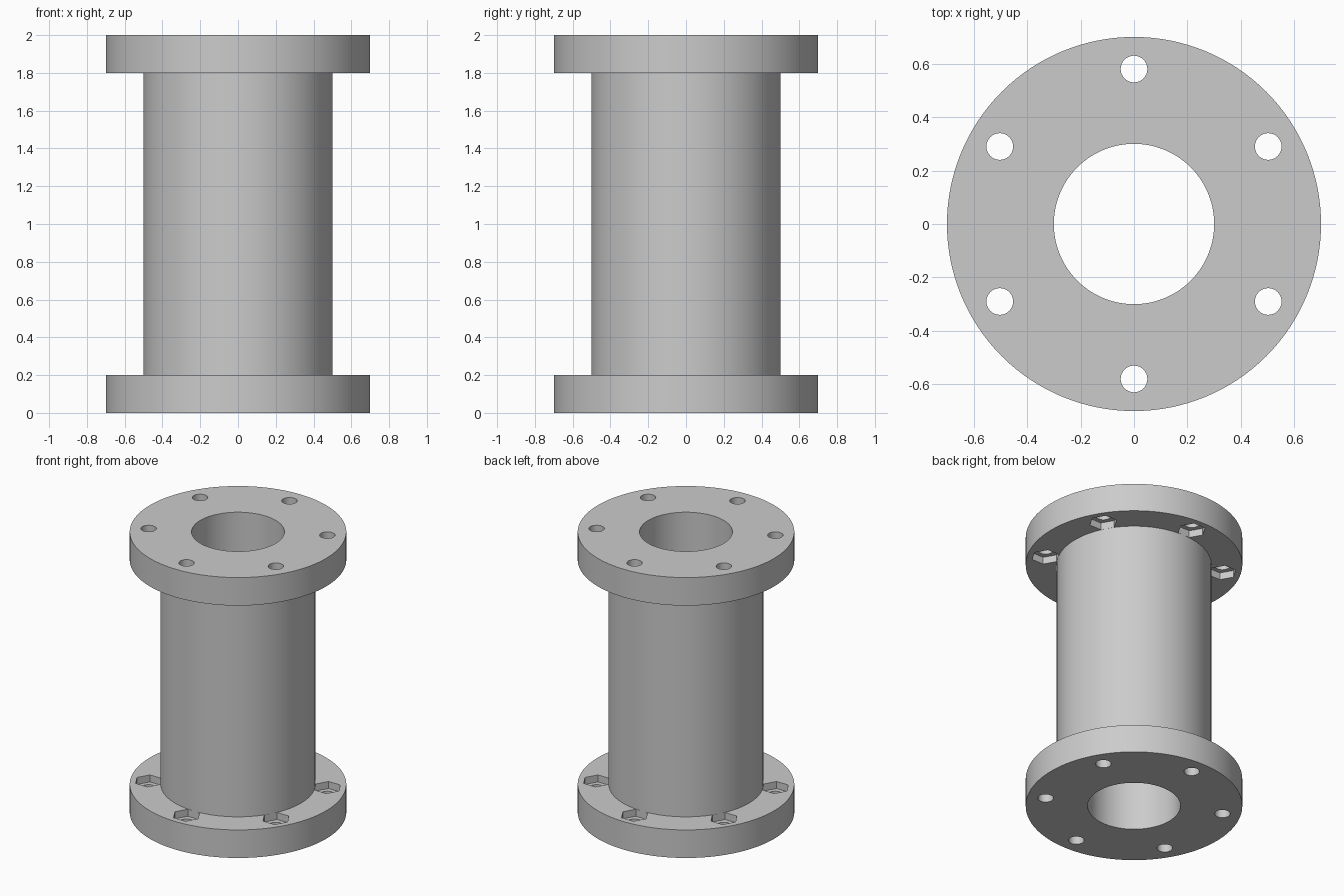
import bpy, bmesh, math
from mathutils import Matrix, Vector

cube = bpy.data.objects.get("Cube")
if cube:
    bpy.data.objects.remove(cube, do_unlink=True)

HEIGHT, FLANGE_T = 2.0, 0.2
FLANGE_R, TUBE_R, BORE_R = 0.7, 0.5, 0.3
BOLT_CIRCLE, HOLE_R = 0.58, 0.05
NUT_R, NUT_DEPTH = 0.092, 0.05
SEGMENTS = 128

grey = bpy.data.materials.new("light_grey")
grey.use_nodes = True
grey.diffuse_color = (0.6, 0.6, 0.6, 1)
grey.node_tree.nodes["Principled BSDF"].inputs["Base Color"].default_value = (0.6, 0.6, 0.6, 1)


def make_object(name, bm):
    bmesh.ops.recalc_face_normals(bm, faces=bm.faces)
    mesh = bpy.data.meshes.new(name)
    bm.to_mesh(mesh)
    bm.free()
    mesh.materials.append(grey)
    obj = bpy.data.objects.new(name, mesh)
    bpy.context.collection.objects.link(obj)
    return obj


def add_prism(bm, sides, radius, centre, z0, z1):
    """Upright prism whose first corner points along +x."""
    start = len(bm.verts)
    bmesh.ops.create_cone(bm, cap_ends=True, segments=sides, radius1=radius,
                          radius2=radius, depth=z1 - z0)
    bm.verts.ensure_lookup_table()
    verts = bm.verts[start:]
    corner = math.atan2(verts[0].co.y, verts[0].co.x)
    turn = Matrix.Rotation(-corner, 4, 'Z')
    move = Matrix.Translation((centre.x, centre.y, (z0 + z1) / 2))
    bmesh.ops.transform(bm, matrix=move @ turn, verts=verts)


# Flanged tube: closed wall profile turned about the z axis
low, high = FLANGE_T, HEIGHT - FLANGE_T
profile = [(BORE_R, 0), (FLANGE_R, 0), (FLANGE_R, low), (TUBE_R, low),
           (TUBE_R, high), (FLANGE_R, high), (FLANGE_R, HEIGHT), (BORE_R, HEIGHT)]
bm = bmesh.new()
rings = []
for i in range(SEGMENTS):
    a = 2 * math.pi * i / SEGMENTS
    rings.append([bm.verts.new((r * math.cos(a), r * math.sin(a), z)) for r, z in profile])
for i, ring in enumerate(rings):
    after = rings[(i + 1) % SEGMENTS]
    for j in range(len(profile)):
        k = (j + 1) % len(profile)
        bm.faces.new((ring[j], after[j], after[k], ring[k]))
body = make_object("flanged_tube", bm)

# Cutters: bolt holes through both flanges, hexagonal nut pockets on the inner faces
holes, pockets = bmesh.new(), bmesh.new()
gap = 0.02
for i in range(6):
    a = math.radians(30 + 60 * i)
    centre = Vector((math.cos(a), math.sin(a), 0)) * BOLT_CIRCLE
    add_prism(holes, 32, HOLE_R, centre, -gap, low + gap)
    add_prism(holes, 32, HOLE_R, centre, high - gap, HEIGHT + gap)
    add_prism(pockets, 6, NUT_R, centre, low - NUT_DEPTH, low + gap)
    add_prism(pockets, 6, NUT_R, centre, high - gap, high + NUT_DEPTH)

bpy.ops.object.select_all(action='DESELECT')
bpy.context.view_layer.objects.active = body
body.select_set(True)
for name, cutter_bm in (("bolt_hole_cutter", holes), ("nut_pocket_cutter", pockets)):
    cutter = make_object(name, cutter_bm)
    cutter.hide_render = True
    mod = body.modifiers.new(name, 'BOOLEAN')
    mod.operation = 'DIFFERENCE'
    mod.solver = 'EXACT'
    mod.object = cutter
    bpy.ops.object.modifier_apply(modifier=mod.name)
    bpy.data.objects.remove(cutter, do_unlink=True)

# Smooth round walls with crisp rims
bpy.ops.object.shade_smooth_by_angle(angle=math.radians(30))
